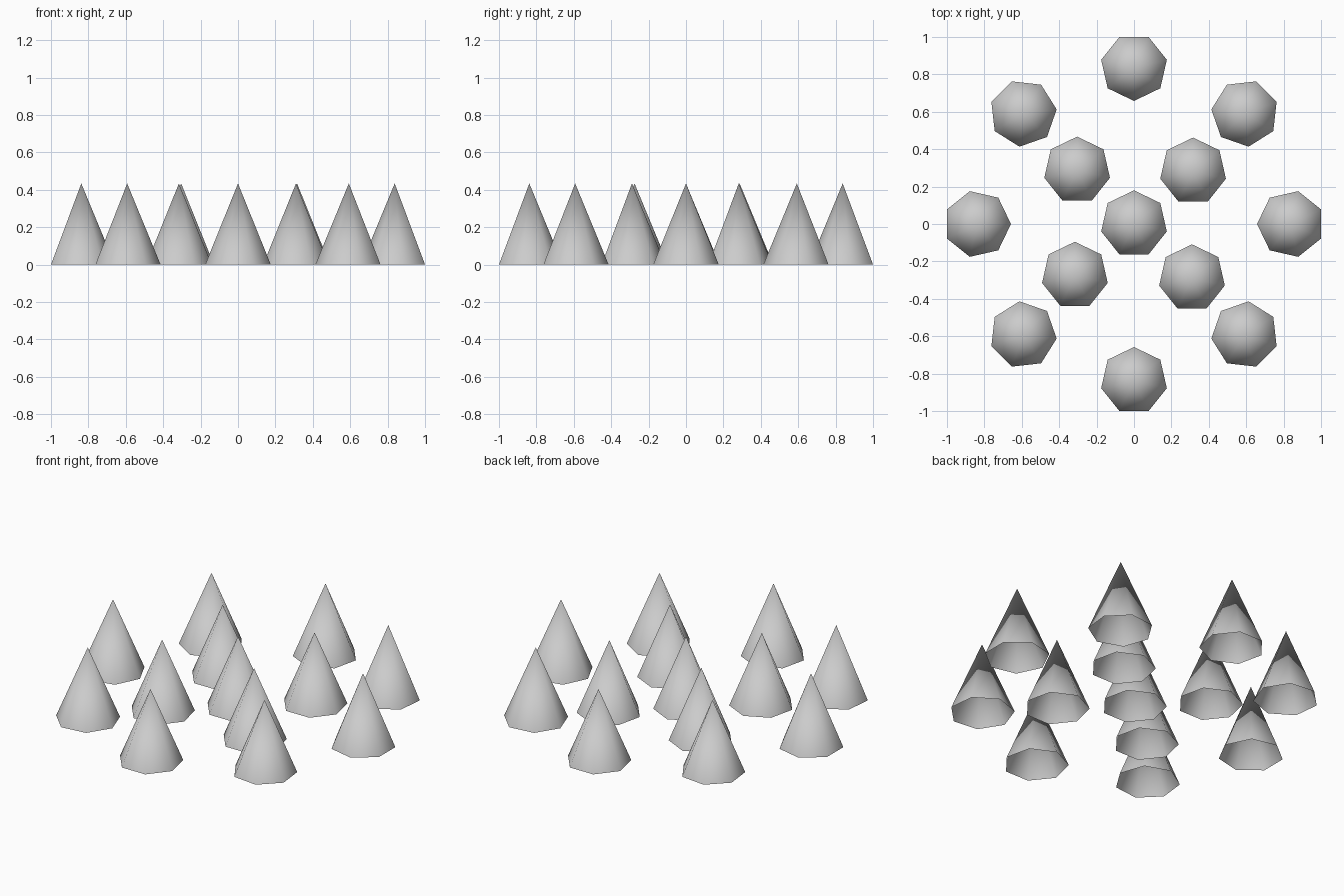
import bpy, bmesh, math
from math import cos, sin, pi

if "Cube" in bpy.data.objects:
    bpy.data.objects.remove(bpy.data.objects["Cube"])

SIDES, RADIUS, HEIGHT = 7, 0.18, 0.434


def spike(name, x, y, heading):
    """Open-bottomed seven-sided cone with one base corner facing heading."""
    bm = bmesh.new()
    apex = bm.verts.new((0, 0, HEIGHT))
    rim = [bm.verts.new((RADIUS * cos(heading + 2 * pi * i / SIDES),
                         RADIUS * sin(heading + 2 * pi * i / SIDES), 0))
           for i in range(SIDES)]
    for i in range(SIDES):
        face = bm.faces.new((rim[i], rim[(i + 1) % SIDES], apex))
        face.smooth = True
    mesh = bpy.data.meshes.new(name)
    bm.to_mesh(mesh)
    bm.free()
    obj = bpy.data.objects.new(name, mesh)
    obj.location = (x, y, 0)
    bpy.context.collection.objects.link(obj)


# centre spike
spike("centre_spike", 0, 0, pi / 2)

# inner four, placed slightly unevenly
for i, (x, y) in enumerate([(-0.304, 0.287), (0.316, 0.282),
                            (-0.316, -0.275), (0.31, -0.289)]):
    spike(f"inner_spike_{i + 1}", x, y, pi / 2)

# outer ring of eight, each with a corner pointing at the centre
ring = 1 - RADIUS * cos(pi / SIDES)
for i in range(8):
    a = i * pi / 4
    spike(f"outer_spike_{i + 1}", ring * cos(a), ring * sin(a), a + pi)
